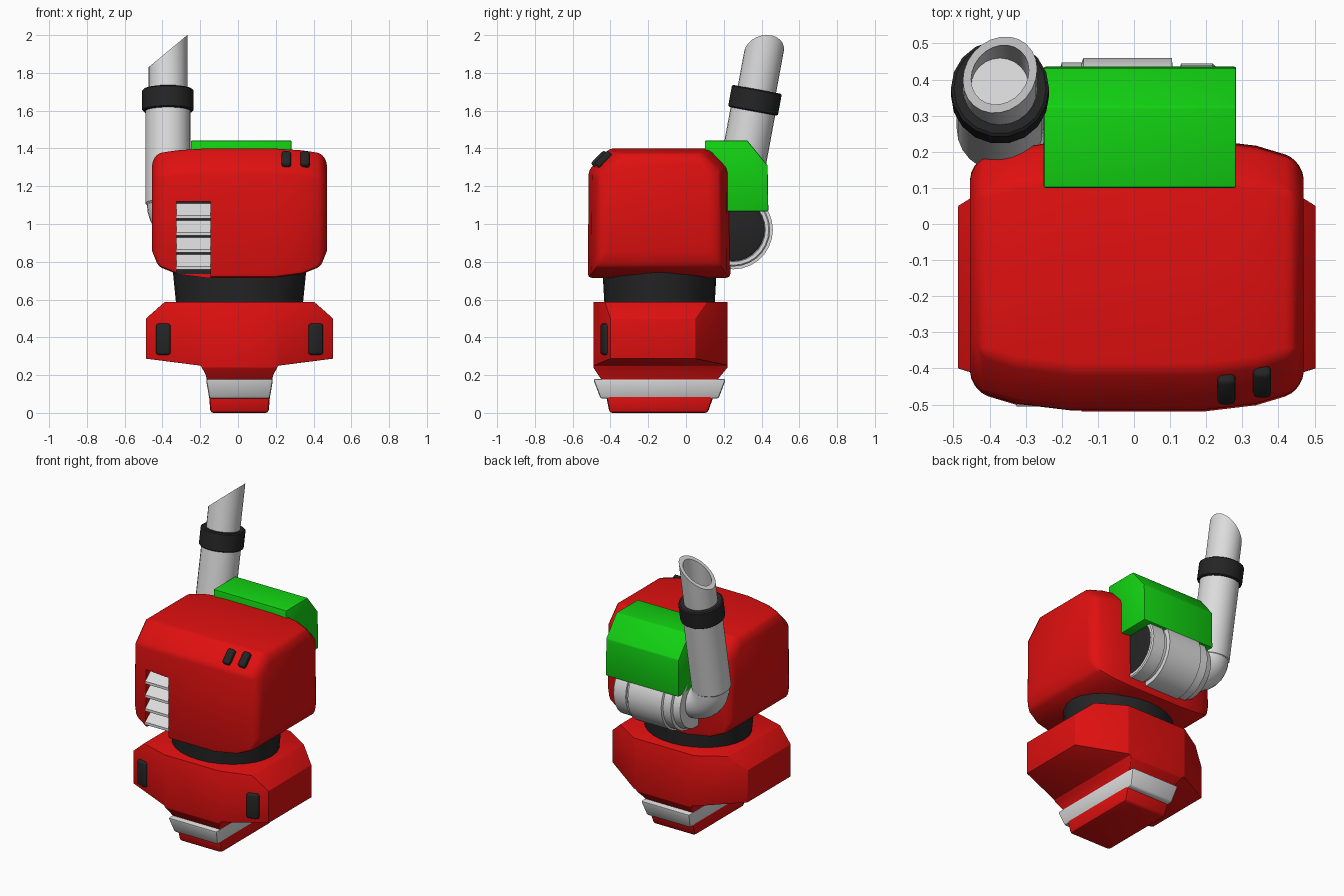
import bpy, bmesh, math
from mathutils import Vector as V, Matrix

if "Cube" in bpy.data.objects:
    bpy.data.objects.remove(bpy.data.objects["Cube"])

CX = 0.008  # symmetry line of the body


def material(name, *rgb):
    m = bpy.data.materials.new(name)
    m.diffuse_color = (*rgb, 1)
    m.use_nodes = True
    m.node_tree.nodes["Principled BSDF"].inputs["Base Color"].default_value = m.diffuse_color
    return m


RED = material("red", 0.75, 0.005, 0.005)
GREEN = material("green", 0.006, 0.65, 0.006)
GREY = material("light grey", 0.72, 0.72, 0.72)
BLACK = material("black", 0.018, 0.018, 0.018)


def loft(rings):
    """Skin a row of equal rings and cap both ends."""
    bm = bmesh.new()
    rows = [[bm.verts.new(p) for p in r] for r in rings]
    n = len(rows[0])
    for a, b in zip(rows, rows[1:]):
        for i in range(n):
            j = (i + 1) % n
            bm.faces.new((a[i], a[j], b[j], b[i]))
    bm.faces.new(rows[0])
    bm.faces.new(rows[-1])
    return bm


def ring(c, u, v, n=24):
    c, u, v = V(c), V(u), V(v)
    return [c + u * math.cos(k * math.tau / n) + v * math.sin(k * math.tau / n) for k in range(n)]


def box(x0, x1, y0, y1, z0, z1, tx=0.0, ty0=0.0, ty1=0.0):
    """Box whose bottom is drawn in by tx, ty0 and ty1."""
    def rect(a, b, c, d, z):
        return [(a, c, z), (b, c, z), (b, d, z), (a, d, z)]
    return loft([rect(x0 + tx, x1 - tx, y0 + ty0, y1 - ty1, z0), rect(x0, x1, y0, y1, z1)])


def side_prism(profile, x0, x1):
    return loft([[(x, y, z) for y, z in profile] for x in (x0, x1)])


def finish(name, bm, mat, bevel=0.0, seg=2, cutter=None, angle=35):
    bmesh.ops.recalc_face_normals(bm, faces=bm.faces[:])
    me = bpy.data.meshes.new(name)
    bm.to_mesh(me)
    bm.free()
    ob = bpy.data.objects.new(name, me)
    bpy.context.collection.objects.link(ob)
    if bevel:
        m = ob.modifiers.new("bevel", 'BEVEL')
        m.width, m.segments, m.limit_method = bevel, seg, 'ANGLE'
        m.angle_limit = math.radians(30)
    if cutter:
        m = ob.modifiers.new("cut", 'BOOLEAN')
        m.operation, m.object, m.solver = 'DIFFERENCE', cutter, 'EXACT'
    if ob.modifiers:
        dg = bpy.context.evaluated_depsgraph_get()
        new = bpy.data.meshes.new_from_object(ob.evaluated_get(dg))
        ob.modifiers.clear()
        ob.data = new
    ob.data.materials.clear()
    ob.data.materials.append(mat)
    bpy.ops.object.select_all(action='DESELECT')
    ob.select_set(True)
    bpy.context.view_layer.objects.active = ob
    bpy.ops.object.shade_smooth_by_angle(angle=math.radians(angle))
    return ob


def pad(name, loc, size, rot):
    """Small rounded black pad."""
    bm = bmesh.new()
    bmesh.ops.create_cube(bm, size=1)
    bmesh.ops.transform(bm, verts=bm.verts[:], matrix=Matrix.Translation(loc) @ rot @ Matrix.Diagonal((*size, 1)))
    finish(name, bm, BLACK, 0.014, 3)


# Upper body: chamfered sections along x, with a vent slot cut in the front
def body_ring(x, dy, dt, db):
    y0, y1, z0, z1 = -0.52 + dy, 0.235 - dy, 0.715 + db, 1.4 - dt
    pts = [(y0, z0), (y0 + .005, z1 - .115), (y0 + .115, z1), (y1 - .1, z1), (y1 - .005, z1 - .1), (y1, z0)]
    return [(CX + x, y, z) for y, z in pts]


half = [(0.18, 0, 0, 0), (0.33, .018, .01, .02), (0.43, .048, .025, .06), (0.462, .09, .065, .14)]
stations = [(-x, *r) for x, *r in reversed(half)] + half
slot = finish("vent_cutter", box(-0.325, -0.145, -0.6, -0.42, 0.65, 1.12), BLACK)
slot.hide_render = True
finish("upper_body", loft([body_ring(*s) for s in stations]), RED, 0.02, 2, slot)
bpy.data.objects.remove(slot)

# Vent backing and slats
finish("vent_backing", box(-0.325, -0.145, -0.425, -0.415, 0.735, 1.12), BLACK)
for k in range(4):
    t = 1.108 - k * 0.09
    finish(f"vent_slat_{k + 1}", side_prism(
        [(-0.43, t), (-0.505, t - 0.063), (-0.505, t - 0.08), (-0.43, t - 0.02)], -0.325, -0.145), GREY)

# Pads on the upper front chamfer
for k, (x, y) in enumerate([(0.256, -0.456), (0.355, -0.437)]):
    pad(f"shoulder_pad_{k + 1}", (x, y, 1.342), (0.05, 0.1, 0.04),
        Matrix.Rotation(math.radians(45), 4, 'X'))

# Waist
finish("waist", loft([ring((CX, -0.14, z), (rx, 0, 0), (0, ry, 0), 28)
                      for z, rx, ry in ((0.54, .332, .29), (0.75, .353, .302))]), BLACK)

# Hips: front profile pulled through y, then trimmed by sloping planes
right = [(.17, .16), (.178, .2), (.205, .25), (.495, .287), (.495, .5), (.395, .588)]
outline = right + [(-x, z) for x, z in reversed(right)]
bm = loft([[(CX + x, y, z) for x, z in outline] for y in (-0.49, 0.22)])
trims = [((CX, -.49, .24), (0, -.83, -.55)), ((CX, .22, .24), (0, .77, -.64))]
for s in (-1, 1):
    trims += [((CX + s * .2, -.49, 0), (s * .09, -.295, 0)), ((CX + s * .495, .05, 0), (s * .17, .275, 0))]
for co, no in trims:
    bmesh.ops.bisect_plane(bm, geom=bm.verts[:] + bm.edges[:] + bm.faces[:], dist=1e-5,
                           plane_co=co, plane_no=no, clear_outer=True)
    bmesh.ops.holes_fill(bm, edges=[e for e in bm.edges if e.is_boundary], sides=0)
finish("hips", bm, RED, 0.018)

for s, side in ((-1, "left"), (1, "right")):
    pad(f"hip_pad_{side}", (CX + s * .403, -0.43, 0.39), (0.08, 0.032, 0.165),
        Matrix.Rotation(math.radians(17 * s), 4, 'Z'))

# Belt band and base
finish("belt_band", box(CX - .178, CX + .178, -0.492, 0.212, 0.075, 0.18, .018, .04, .04), GREY, 0.012)
finish("base", box(CX - .162, CX + .162, -0.425, 0.15, 0, 0.1, .008, .02, .035), RED, 0.015)

# Green cover at the back
cover = [(.1, 1.442), (.325, 1.442), (.432, 1.31), (.436, 1.067), (.15, 1.067), (.1, 1.3)]
finish("back_cover", side_prism(cover, -0.25, 0.283), GREEN, 0.006)

# Turbine drum on its side, with a dark intake
drum = [(.2, .165), (.225, .17), (.225, .188), (.218, .195), (.13, .195), (.128, .183), (.107, .183),
        (.105, .21), (-.14, .21), (-.145, .197), (-.2, .197), (-.205, .18), (-.25, .17)]
finish("turbine_drum", loft([ring((x, .25, .97), (0, r, 0), (0, 0, r), 28) for x, r in drum]), GREY)
finish("turbine_intake", loft([ring((x, .25, .97), (0, r, 0), (0, 0, r), 28)
                               for x, r in ((.19, .166), (.215, .166), (.222, .15))]), BLACK)

# Exhaust elbow
bend = []
for k in range(9):
    t = k * math.pi / 16
    bend.append(ring((-.24 - .13 * math.sin(t), .25 + .018 * k / 8, .98 + .13 * (1 - math.cos(t))),
                     (0, .113, 0), (.113 * math.sin(t), 0, .113 * math.cos(t))))
finish("exhaust_elbow", loft(bend), GREY)

# Leaning exhaust pipe
D = V((0, .185, 1)).normalized()
U = V((1, 0, 0))
W = D.cross(U)


def axis(z):
    return V((-.371, .365 + (z - 1.655) * .185, z))


def pipe_ring(z, r, n=24):
    return ring(axis(z), U * r, W * r, n)


def cut_ring(r):
    """Ring slid along the pipe onto the slanted mouth plane."""
    c, no = axis(1.915), V((-.83, 0, 1))
    return [p - D * (no.dot(p - c) / no.dot(D)) for p in pipe_ring(1.915, r)]


finish("exhaust_pipe", loft([pipe_ring(1.10, .112), pipe_ring(1.11, .12), pipe_ring(1.65, .12)]), GREY)
finish("exhaust_collar", loft([pipe_ring(z, r, 18) for z, r in
                               ((1.597, .128), (1.603, .136), (1.707, .136), (1.713, .128))]), BLACK)
finish("exhaust_mouth", loft([pipe_ring(1.62, .103), cut_ring(.103), cut_ring(.08), pipe_ring(1.74, .08)]), GREY)
